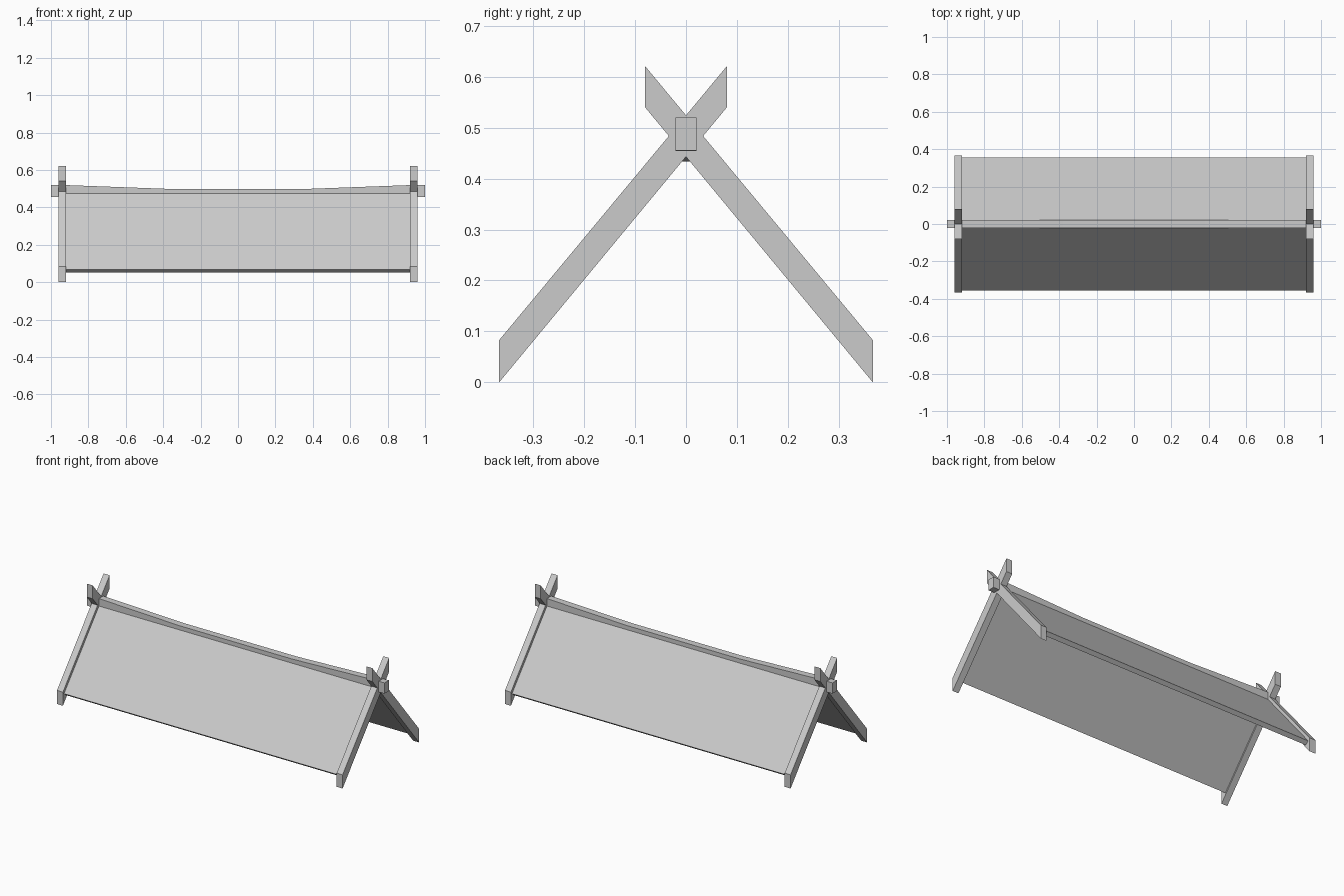
import bpy
import bmesh

cube = bpy.data.objects.get("Cube")
if cube:
    bpy.data.objects.remove(cube, do_unlink=True)

grey = bpy.data.materials.new("light grey")
grey.use_nodes = True
colour = (0.6, 0.6, 0.6, 1)
grey.diffuse_color = colour
grey.node_tree.nodes["Principled BSDF"].inputs["Base Color"].default_value = colour

SLOPE = 1.208


def loft(name, sections):
    """Join matching closed cross-sections into a capped solid."""
    bm = bmesh.new()
    rings = [[bm.verts.new(p) for p in s] for s in sections]
    n = len(rings[0])
    for a, b in zip(rings, rings[1:]):
        for i in range(n):
            j = (i + 1) % n
            bm.faces.new((a[i], a[j], b[j], b[i]))
    bm.faces.new(rings[0])
    bm.faces.new(rings[-1])
    bmesh.ops.recalc_face_normals(bm, faces=bm.faces)
    mesh = bpy.data.meshes.new(name)
    bm.to_mesh(mesh)
    bm.free()
    mesh.materials.append(grey)
    obj = bpy.data.objects.new(name, mesh)
    bpy.context.collection.objects.link(obj)
    return obj


def extrude_x(name, profile, x0, x1):
    return loft(name, [[(x, y, z) for y, z in profile] for x in (x0, x1)])


# Crossing end rafters and roof panels, front then back
rafter = [(-0.367, 0), (-0.367, 0.083), (0.081, 0.622), (0.081, 0.541)]
panel = [(-0.356, 0.069), (0, 0.499), (0, 0.457), (-0.335, 0.052)]
for side, s in (("front", 1), ("back", -1)):
    for end, x in (("right", -0.96), ("left", 0.92)):
        extrude_x(f"{side}_{end}_rafter", [(s * y, z) for y, z in rafter], x, x + 0.04)
    extrude_x(f"{side}_roof_panel", [(s * y, z) for y, z in panel], -0.92, 0.92)

# Ridge beam that sags towards the middle
half = [(1.0, 0.52), (0.92, 0.519), (0.38, 0.499)]
spine = [(-x, z) for x, z in half] + half[::-1]
loft("ridge_beam", [[(x, -0.021, z - 0.065), (x, 0.021, z - 0.065),
                     (x, 0.021, z), (x, -0.021, z)] for x, z in spine])
